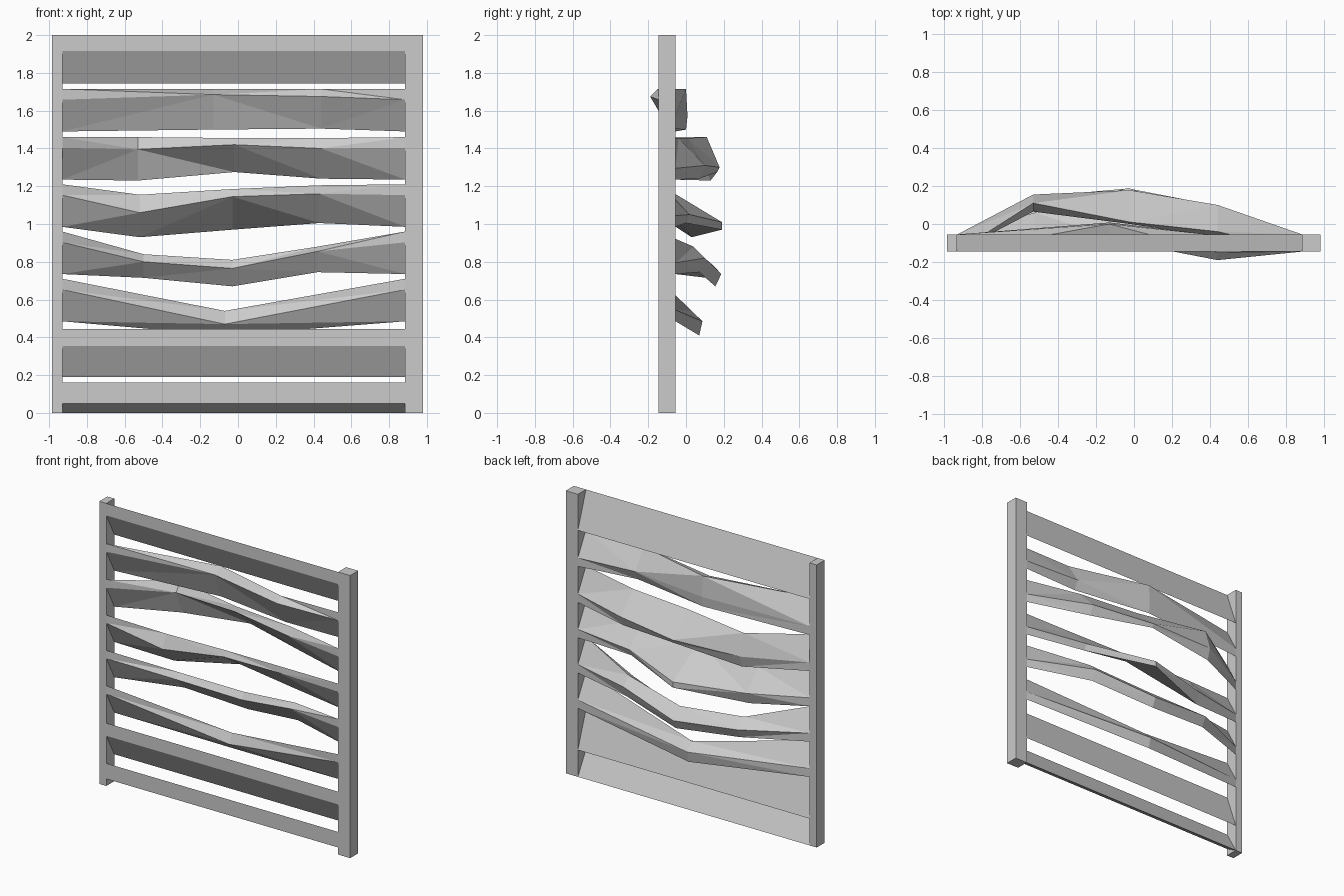
import bpy, bmesh

if "Cube" in bpy.data.objects:
    bpy.data.objects.remove(bpy.data.objects["Cube"])

FRONT, BACK = -0.145, -0.055      # frame depth
X0, X1 = -0.93, 0.885             # inner edges of the posts


def make_object(name, bm):
    bmesh.ops.recalc_face_normals(bm, faces=bm.faces)
    mesh = bpy.data.meshes.new(name)
    bm.to_mesh(mesh)
    bm.free()
    obj = bpy.data.objects.new(name, mesh)
    bpy.context.collection.objects.link(obj)
    return obj


def loft(name, sections):
    """Join (x, [(y, z), ...]) cross-sections into a capped solid."""
    bm = bmesh.new()
    rings = [[bm.verts.new((x, y, z)) for y, z in pts] for x, pts in sections]
    n = len(rings[0])
    for a, b in zip(rings, rings[1:]):
        for i in range(n):
            j = (i + 1) % n
            bm.faces.new((a[i], a[j], b[j], b[i]))
    bm.faces.new(rings[0])
    bm.faces.new(rings[-1])
    bmesh.ops.triangulate(bm, faces=[f for f in bm.faces if len(f.verts) > 3])
    return make_object(name, bm)


def straight_slat(name, top, lip, bottom):
    pts = [(FRONT, top), (FRONT, lip), (BACK, bottom)]
    loft(name, [(X0, pts), (X1, pts)])


def bent_slat(name, top, *bends):
    """Bends: x, then front top, front bottom, back bottom, back top as (y, z)."""
    end = [(FRONT, top), (FRONT, top - 0.057), (BACK, top - 0.225), (BACK, top - 0.165)]
    loft(name, [(X0, end)] + [(b[0], b[1:]) for b in bends] + [(X1, end)])


# Side posts
for name, xa, xb in (("left_post", -0.985, X0), ("right_post", X1, 0.98)):
    rect = [(FRONT, 0), (BACK, 0), (BACK, 2), (FRONT, 2)]
    loft(name, [(xa, rect), (xb, rect)])

# Intact louvre slats
straight_slat("top_slat", 2.0, 1.915, 1.745)
straight_slat("lower_slat", 0.445, 0.355, 0.19)
straight_slat("bottom_slat", 0.16, 0.05, 0.0)

# Bent louvre slats
bent_slat("bent_slat_1", 1.715,
          (-0.13, (0.0, 1.715), (-0.08, 1.685), (0.0, 1.50), (0.008, 1.57)),
          (0.44, (-0.15, 1.715), (-0.19, 1.675), (-0.09, 1.505), (-0.06, 1.57)))
bent_slat("bent_slat_2", 1.46,
          (-0.53, (0.11, 1.46), (0.065, 1.395), (0.13, 1.23), (0.155, 1.31)),
          (-0.02, (0.01, 1.455), (0.0, 1.42), (0.165, 1.275), (0.178, 1.30)),
          (0.44, (-0.04, 1.455), (-0.07, 1.40), (0.07, 1.24), (0.10, 1.31)))
bent_slat("bent_slat_3", 1.21,
          (-0.52, (-0.06, 1.155), (-0.10, 1.06), (0.03, 0.93), (0.06, 1.01)),
          (-0.03, (-0.10, 1.185), (-0.12, 1.145), (0.19, 0.97), (0.19, 1.01)),
          (0.43, (-0.135, 1.205), (-0.14, 1.16), (0.0, 1.005), (0.02, 1.05)))
bent_slat("bent_slat_4", 0.96,
          (-0.50, (0.06, 0.84), (0.03, 0.80), (0.11, 0.715), (0.145, 0.78)),
          (-0.03, (0.11, 0.81), (0.08, 0.765), (0.155, 0.67), (0.187, 0.735)),
          (0.42, (0.04, 0.88), (-0.01, 0.855), (0.07, 0.745), (0.10, 0.82)))
bent_slat("bent_slat_5", 0.71,
          (-0.07, (0.03, 0.54), (0.0, 0.47), (0.07, 0.41), (0.087, 0.485)))
